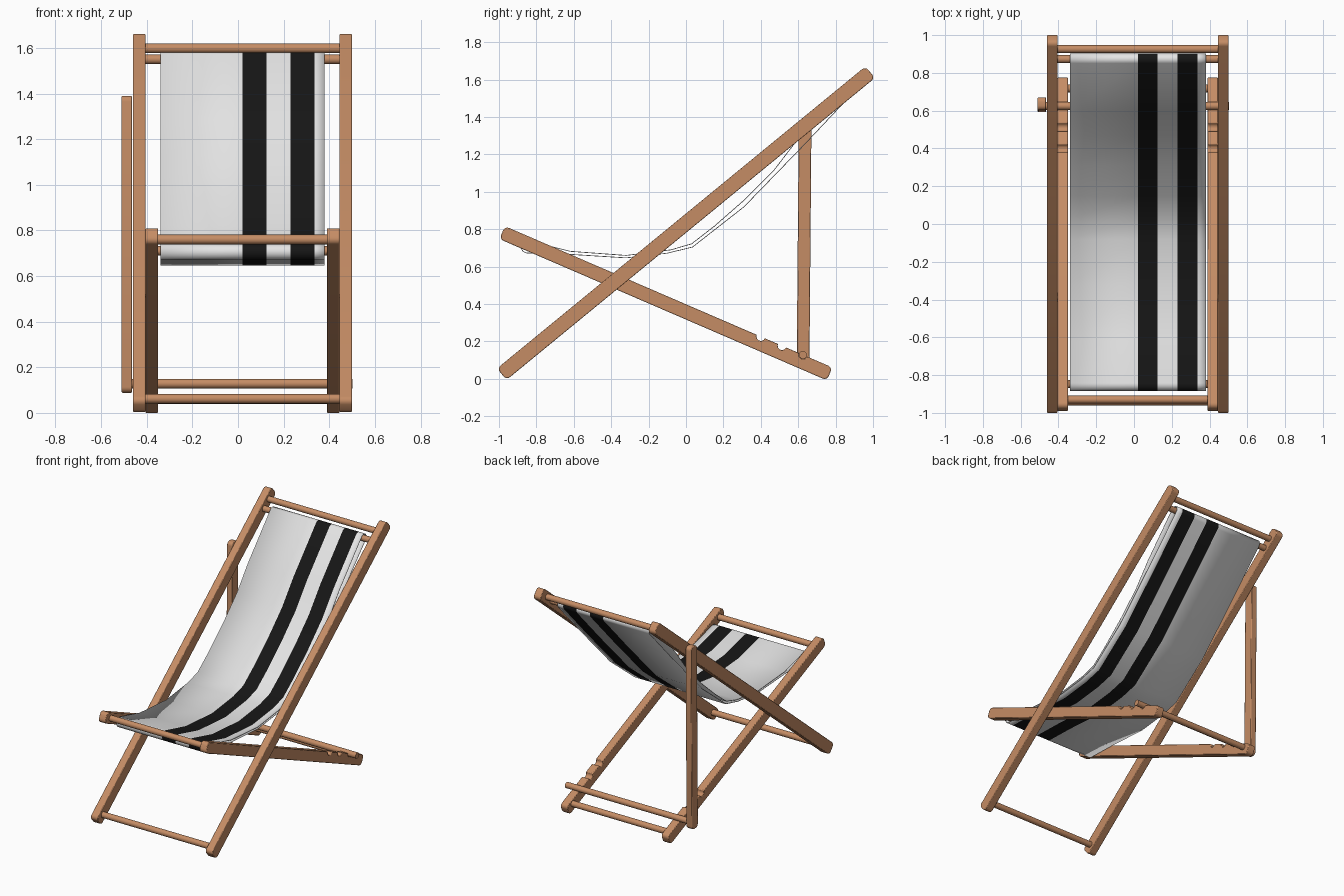
import bpy, bmesh, math
from mathutils import Vector

if "Cube" in bpy.data.objects:
    bpy.data.objects.remove(bpy.data.objects["Cube"])


def material(name, rgb):
    m = bpy.data.materials.new(name)
    m.diffuse_color = (*rgb, 1)
    m.use_nodes = True
    m.node_tree.nodes["Principled BSDF"].inputs["Base Color"].default_value = m.diffuse_color
    return m


WOOD = material("warm wood", (0.56, 0.265, 0.13))
WHITE = material("white canvas", (0.78, 0.78, 0.78))
BLACK = material("black stripe", (0.008, 0.008, 0.008))


def finish(name, bm, mats, angle=35):
    bmesh.ops.recalc_face_normals(bm, faces=bm.faces)
    me = bpy.data.meshes.new(name)
    bm.to_mesh(me)
    bm.free()
    for m in mats:
        me.materials.append(m)
    ob = bpy.data.objects.new(name, me)
    bpy.context.collection.objects.link(ob)
    bpy.ops.object.select_all(action='DESELECT')
    ob.select_set(True)
    bpy.context.view_layer.objects.active = ob
    bpy.ops.object.shade_smooth_by_angle(angle=math.radians(angle))
    return ob


def arc(cx, cy, r, a0, a1, n):
    return [(cx + r * math.cos(math.radians(a0 + (a1 - a0) * i / n)),
             cy + r * math.sin(math.radians(a0 + (a1 - a0) * i / n))) for i in range(n + 1)]


def rail(name, x0, x1, p0, p1, w, notches=(), r=0.025):
    """Flat bar with rounded ends from p0 to p1 in the side plane, notched along its top edge."""
    p0, p1 = Vector(p0), Vector(p1)
    d = (p1 - p0).normalized()
    n = Vector((-d.y, d.x))
    L, h = (p1 - p0).length, w / 2
    prof = arc(r, -h + r, r, 180, 270, 5) + arc(L - r, -h + r, r, 270, 360, 5)
    prof += arc(L - r, h - r, r, 0, 90, 5)
    for s in sorted(notches, reverse=True):
        prof += arc(s, h, 0.023, 0, -180, 10)
    prof += arc(r, h - r, r, 90, 180, 5)
    bm = bmesh.new()
    vs = [bm.verts.new((x0, *(p0 + d * s + n * t))) for s, t in prof]
    f = bm.faces.new(vs)
    top = bmesh.ops.extrude_face_region(bm, geom=[f])
    bmesh.ops.translate(bm, vec=(x1 - x0, 0, 0),
                        verts=[v for v in top['geom'] if isinstance(v, bmesh.types.BMVert)])
    ob = finish(name, bm, [WOOD])
    b = ob.modifiers.new("soft edges", 'BEVEL')
    b.width, b.segments, b.limit_method = 0.004, 2, 'ANGLE'
    b.angle_limit = math.radians(60)
    return ob


def dowel(name, x0, x1, y, z, r=0.021):
    bm = bmesh.new()
    prof = arc(y, z, r, 0, 337.5, 15)
    f = bm.faces.new([bm.verts.new((x0, a, b)) for a, b in prof])
    top = bmesh.ops.extrude_face_region(bm, geom=[f])
    bmesh.ops.translate(bm, vec=(x1 - x0, 0, 0),
                        verts=[v for v in top['geom'] if isinstance(v, bmesh.types.BMVert)])
    return finish(name, bm, [WOOD])


# long back frame
for side, x in (("left", -0.46), ("right", 0.445)):
    rail("back_frame_rail_" + side, x, x + 0.055, (-0.985, 0.025), (0.985, 1.64), 0.08)

# seat frame, with notches for the prop bar
seat0, seat1 = Vector((-0.983, 0.782)), Vector((0.768, 0.0265))
seat_dir = (seat1 - seat0).normalized()
cuts = [(Vector(p) - seat0).dot(seat_dir) for p in ((0.40, 0.225), (0.513, 0.177), (0.625, 0.128))]
for side, x in (("left", -0.405), ("right", 0.39)):
    rail("seat_frame_rail_" + side, x, x + 0.055, seat0, seat1, 0.075, cuts)

# upright prop on the left
rail("prop_leg", -0.51, -0.465, (0.626, 0.088), (0.637, 1.39), 0.068)

# cross bars
dowel("back_foot_bar", -0.43, 0.47, -0.94, 0.062)
dowel("back_top_bar", -0.43, 0.47, 0.926, 1.598)
dowel("canvas_top_bar", -0.43, 0.47, 0.873, 1.55)
dowel("seat_front_bar", -0.38, 0.42, -0.93, 0.76)
dowel("canvas_front_bar", -0.38, 0.42, -0.848, 0.71)
dowel("seat_rear_bar", -0.38, 0.42, 0.718, 0.06)
dowel("prop_bar", -0.508, 0.503, 0.625, 0.128)

# canvas sling: closed loop around the two canvas bars
loop = [(-0.62, 0.682), (-0.32, 0.66), (-0.08, 0.69), (0.03, 0.722), (0.15, 0.815),
        (0.31, 0.955), (0.47, 1.115), (0.60, 1.285)]
loop += arc(0.873, 1.55, 0.029, 135, -45, 10)
loop += [(0.63, 1.25), (0.31, 0.92), (0.035, 0.705), (-0.10, 0.672), (-0.32, 0.647), (-0.64, 0.667)]
loop += arc(-0.848, 0.706, 0.033, 270, 80, 10)
columns = [-0.34, 0.02, 0.125, 0.23, 0.335, 0.38]
bm = bmesh.new()
rows = [[bm.verts.new((x, y, z)) for x in columns] for y, z in loop]
for i, row in enumerate(rows):
    nxt = rows[(i + 1) % len(rows)]
    for j in range(len(columns) - 1):
        f = bm.faces.new((row[j], row[j + 1], nxt[j + 1], nxt[j]))
        f.material_index = j % 2      # every second column is a stripe
canvas = finish("canvas_sling", bm, [WHITE, BLACK], 60)
s = canvas.modifiers.new("cloth thickness", 'SOLIDIFY')
s.thickness, s.offset = 0.004, 0
